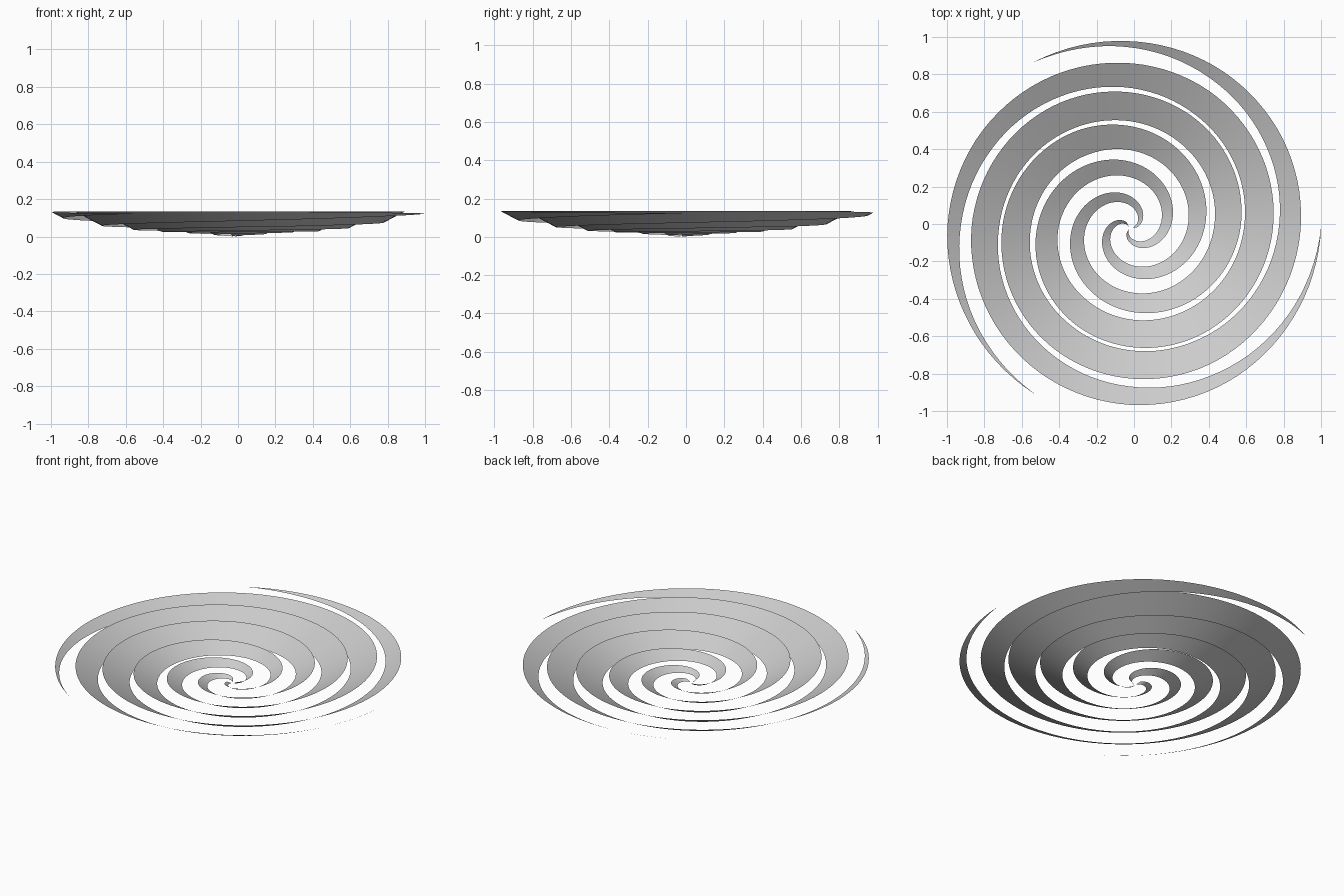
import bpy, bmesh, math

if "Cube" in bpy.data.objects:
    bpy.data.objects.remove(bpy.data.objects["Cube"])

ARMS, TURNS, STEPS = 3, 2, 200
CENTRE = (-0.023, -0.020)
TILT = 0.53                     # rise of the ribbon per unit of width

# ribbon width along the arm: (fraction from centre to tip, width)
WIDTHS = [(0, .028), (.08, .042), (.167, .058), (.25, .073), (.333, .092),
          (.417, .115), (.5, .142), (.583, .153), (.667, .155), (.75, .147),
          (.833, .117), (.875, .098), (.917, .07), (.958, .033), (1, .001)]


def width_at(u):
    for (a, wa), (b, wb) in zip(WIDTHS, WIDTHS[1:]):
        if u <= b:
            return wa + (wb - wa) * (u - a) / (b - a)
    return WIDTHS[-1][1]


def spiral_arm(name, tip_angle):
    bm = bmesh.new()
    last = None
    for i in range(STEPS + 1):
        u = i / STEPS
        ang = tip_angle - (1 - u) * TURNS * 2 * math.pi
        radius, height, w = 0.02 + 1.003 * u, 0.008 + 0.115 * u, width_at(u)
        row = []
        for side in (-0.5, 0, 0.5):
            r = radius + side * w
            row.append(bm.verts.new((CENTRE[0] + r * math.cos(ang),
                                     CENTRE[1] + r * math.sin(ang),
                                     height + side * w * TILT)))
        if last:
            for k in range(2):
                f = bm.faces.new((last[k], last[k + 1], row[k + 1], row[k]))
                f.smooth = True
        last = row
    me = bpy.data.meshes.new(name)
    bm.to_mesh(me)
    bm.free()
    bpy.context.collection.objects.link(bpy.data.objects.new(name, me))


# three tilted ribbons winding out from the centre
for n in range(ARMS):
    spiral_arm(f"spiral_arm_{n + 1}", n * 2 * math.pi / ARMS)
